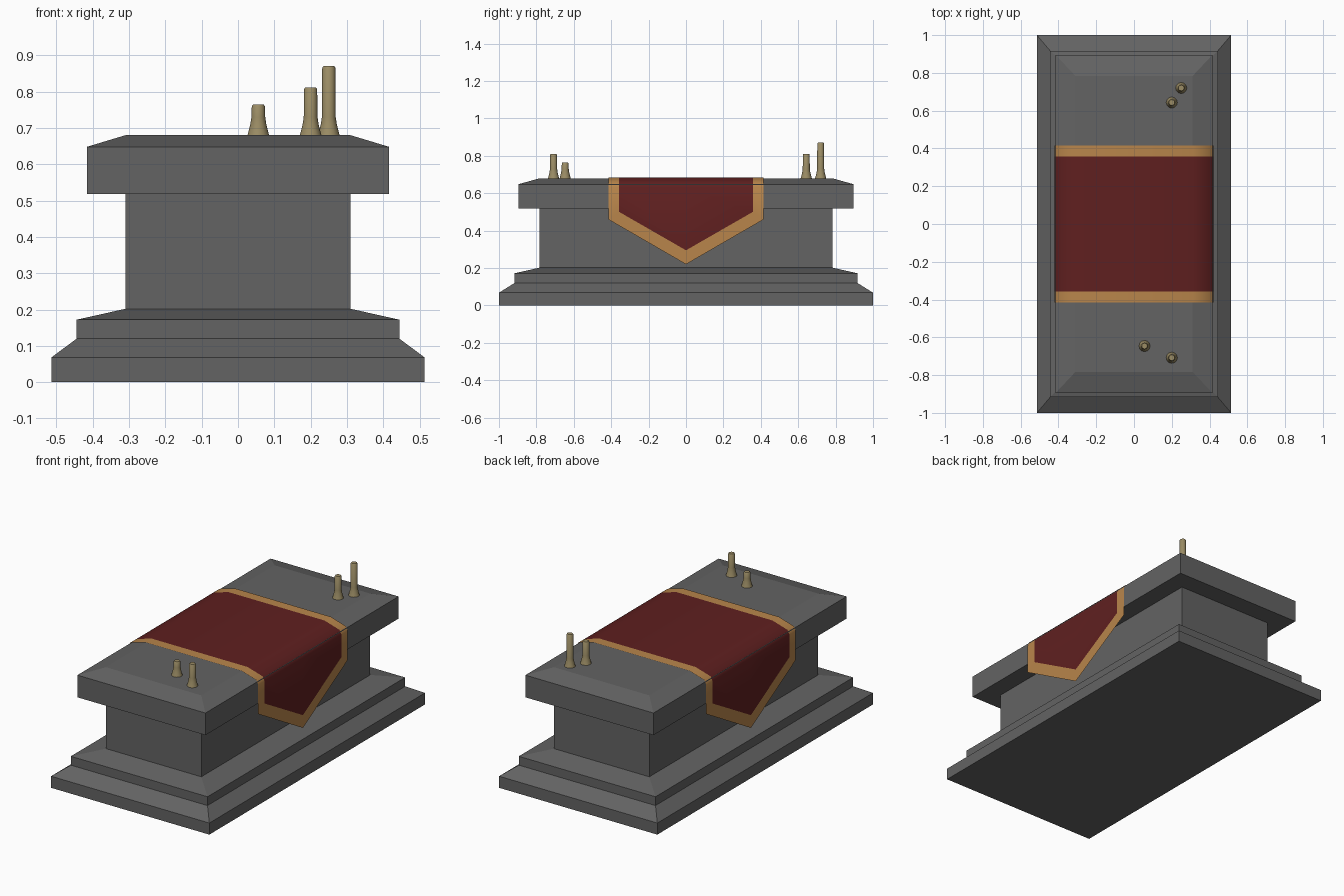
import bpy, bmesh, math

if "Cube" in bpy.data.objects:
    bpy.data.objects.remove(bpy.data.objects["Cube"])


def material(name, rgb):
    m = bpy.data.materials.new(name)
    m.diffuse_color = (*rgb, 1)
    m.use_nodes = True
    m.node_tree.nodes["Principled BSDF"].inputs["Base Color"].default_value = m.diffuse_color
    return m


STONE = material("grey stone", (0.125, 0.125, 0.125))
RED = material("dark red cloth", (0.115, 0.014, 0.014))
GOLD = material("gold trim", (0.48, 0.235, 0.07))
WAX = material("candle wax", (0.33, 0.265, 0.13))


def finish(name, bm, mats):
    me = bpy.data.meshes.new(name)
    bm.to_mesh(me)
    bm.free()
    for m in mats:
        me.materials.append(m)
    ob = bpy.data.objects.new(name, me)
    bpy.context.collection.objects.link(ob)
    return ob


def smooth(ob, angle):
    bpy.ops.object.select_all(action='DESELECT')
    ob.select_set(True)
    bpy.context.view_layer.objects.active = ob
    bpy.ops.object.shade_smooth_by_angle(angle=math.radians(angle))


def loft(bm, rings):
    """Bridge stacked closed rings of points and cap both ends."""
    loops = [[bm.verts.new(p) for p in r] for r in rings]
    n = len(loops[0])
    for a, b in zip(loops, loops[1:]):
        for i in range(n):
            j = (i + 1) % n
            bm.faces.new((a[i], a[j], b[j], b[i]))
    bm.faces.new(loops[0][::-1])
    bm.faces.new(loops[-1])


# stone altar: stepped foot, pillar block and bevelled top slab
profile = [(0.514, 1.0, 0), (0.514, 1.0, 0.068), (0.444, 0.917, 0.12),
           (0.444, 0.917, 0.172), (0.31, 0.783, 0.202), (0.31, 0.783, 0.518),
           (0.416, 0.896, 0.518), (0.416, 0.896, 0.648), (0.31, 0.783, 0.68)]
bm = bmesh.new()
loft(bm, [[(-x, -y, z), (x, -y, z), (x, y, z), (-x, y, z)] for x, y, z in profile])
finish("altar_stone", bm, [STONE])

# cloth: a sheet over the slab with a pointed flap hanging on each side
OUT, INN = 0.415, 0.357
cols = [-OUT, -INN, 0, INN, OUT]
flap_z = [0.46, 0.50, 0.295, 0.50, 0.46]
SIDE, EDGE = 0.422, 0.652
bm = bmesh.new()
rows = [[(-SIDE, y, z) for y, z in zip(cols, flap_z)]]
rows += [[(x, y, z) for y in cols] for x, z in
         [(-SIDE, EDGE - 0.02), (-SIDE + 0.012, EDGE + 0.004), (-0.312, 0.685),
          (0.312, 0.685), (SIDE - 0.012, EDGE + 0.004), (SIDE, EDGE - 0.02)]]
rows += [[(SIDE, y, z) for y, z in zip(cols, flap_z)]]
grid = [[bm.verts.new(p) for p in r] for r in rows]
for a, b in zip(grid, grid[1:]):
    for i in range(4):
        f = bm.faces.new((a[i], b[i], b[i + 1], a[i + 1]))
        f.material_index = 1 if i in (0, 3) else 0
# pointed trim along the lower edge of each flap
for row, s in ((grid[0], -1), (grid[-1], 1)):
    tip = bm.verts.new((s * SIDE, 0, 0.22))
    for quad in ((row[0], tip, row[2], row[1]), (tip, row[4], row[3], row[2])):
        f = bm.faces.new(quad if s > 0 else quad[::-1])
        f.material_index = 1
smooth(finish("altar_cloth", bm, [RED, GOLD]), 50)

# candles: flared foot, straight shaft, softened top
for n, (cx, cy, top) in enumerate([(0.25, 0.72, 0.87), (0.2, 0.643, 0.811),
                                   (0.056, -0.646, 0.764), (0.2, -0.708, 0.811)]):
    shape = [(0.03, 0.679), (0.027, 0.69), (0.022, 0.71), (0.019, 0.73),
             (0.018, top - 0.004), (0.015, top)]
    bm = bmesh.new()
    loft(bm, [[(cx + r * math.cos(k * math.pi / 6), cy + r * math.sin(k * math.pi / 6), z)
               for k in range(12)] for r, z in shape])
    smooth(finish(f"candle_{n + 1}", bm, [WAX]), 40)
